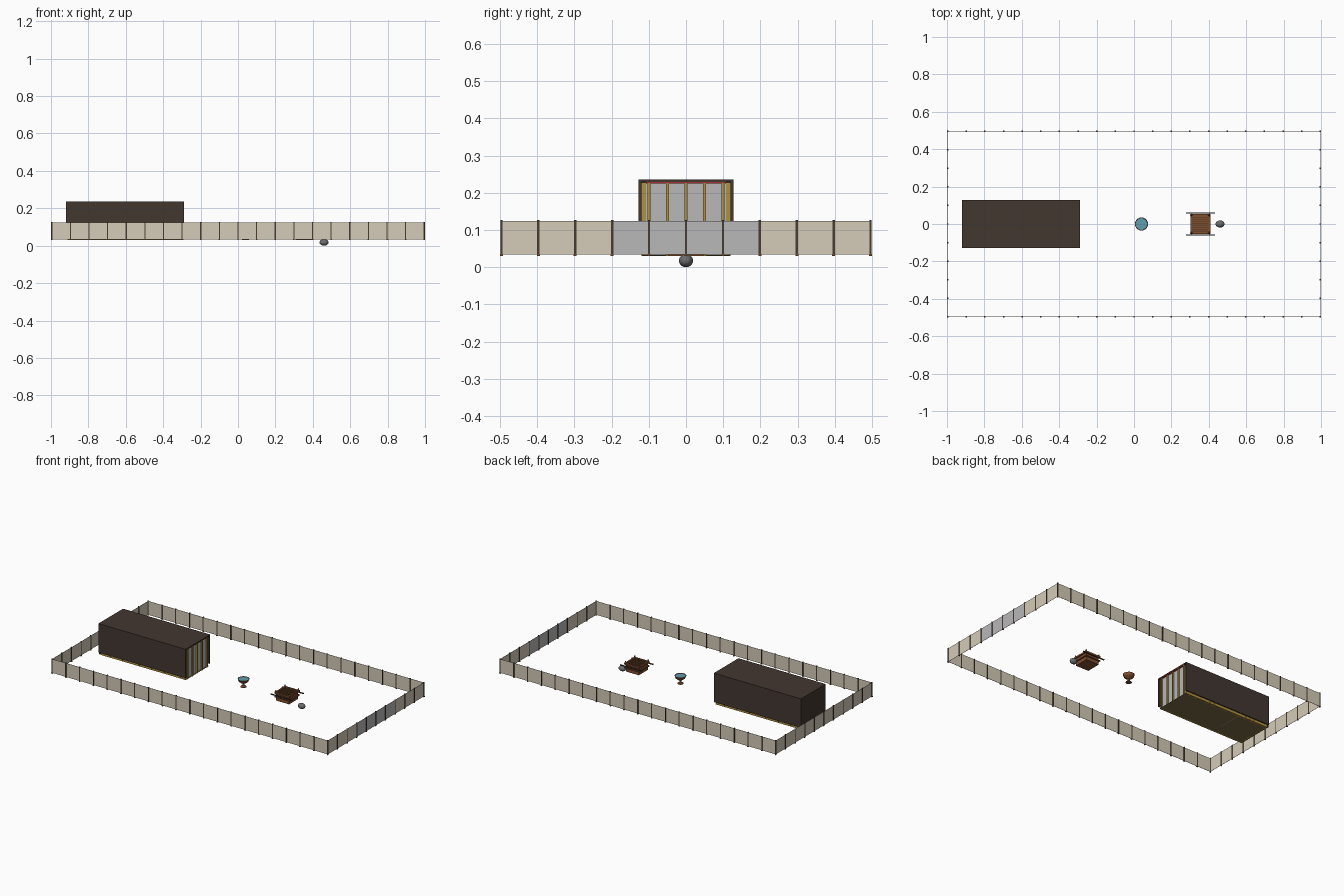
import bpy, bmesh, math

if "Cube" in bpy.data.objects:
    bpy.data.objects.remove(bpy.data.objects["Cube"])

G = 0.03  # ground level of the enclosure


def mat(name, r, g, b):
    m = bpy.data.materials.new(name)
    m.diffuse_color = (r, g, b, 1)
    m.use_nodes = True
    m.node_tree.nodes["Principled BSDF"].inputs["Base Color"].default_value = m.diffuse_color
    return m


LINEN = mat("linen", 0.66, 0.60, 0.48)
GATE = mat("gate_cloth", 0.48, 0.48, 0.49)
WOOD = mat("dark_wood", 0.07, 0.045, 0.03)
HIDE = mat("hide_cover", 0.055, 0.038, 0.03)
GOLD = mat("gold", 0.45, 0.28, 0.05)
RED = mat("red_trim", 0.4, 0.03, 0.03)
FLOOR = mat("floor", 0.20, 0.15, 0.06)
BRONZE = mat("bronze", 0.22, 0.08, 0.03)
COAL = mat("dark_bronze", 0.13, 0.05, 0.02)
WATER = mat("water", 0.12, 0.33, 0.42)
STONE = mat("stone", 0.15, 0.15, 0.16)


def make(name, bm, m):
    bmesh.ops.recalc_face_normals(bm, faces=bm.faces[:])
    me = bpy.data.meshes.new(name)
    bm.to_mesh(me)
    bm.free()
    ob = bpy.data.objects.new(name, me)
    bpy.context.collection.objects.link(ob)
    me.materials.append(m)
    return ob


def add_box(bm, x0, x1, y0, y1, z0, z1):
    vs = bmesh.ops.create_cube(bm, size=1)["verts"]
    bmesh.ops.scale(bm, vec=(x1 - x0, y1 - y0, z1 - z0), verts=vs)
    bmesh.ops.translate(bm, vec=((x0 + x1) / 2, (y0 + y1) / 2, (z0 + z1) / 2), verts=vs)


def boxes(name, m, items):
    bm = bmesh.new()
    for it in items:
        add_box(bm, *it)
    return make(name, bm, m)


def post(x, y, r, z0, z1):
    return (x - r, x + r, y - r, y + r, z0, z1)


def lathe(name, m, profile, x, y, n=24):
    bm = bmesh.new()
    vs = [bm.verts.new((r, 0, z)) for r, z in profile]
    es = [bm.edges.new(p) for p in zip(vs, vs[1:])]
    bmesh.ops.spin(bm, geom=vs + es, cent=(0, 0, 0), axis=(0, 0, 1),
                   angle=2 * math.pi, steps=n)
    bmesh.ops.remove_doubles(bm, verts=bm.verts[:], dist=1e-5)
    ob = make(name, bm, m)
    ob.location = (x, y, 0)
    smooth(ob)
    return ob


def smooth(ob):
    bpy.context.view_layer.objects.active = ob
    ob.select_set(True)
    bpy.ops.object.shade_smooth_by_angle()
    ob.select_set(False)


# Court fence: posts every 0.1 around a 2 x 1 rectangle
spots = [(-0.996 + i * 0.0996, s * 0.496) for i in range(21) for s in (-1, 1)]
spots += [(s * 0.996, -0.496 + i * 0.0992) for i in range(1, 10) for s in (-1, 1)]
boxes("fence_posts", WOOD, [post(x, y, 0.003, G, 0.127) for x, y in spots])
boxes("fence_bases", BRONZE, [post(x, y, 0.004, G, G + 0.005) for x, y in spots])

# Linen hangings, with the coloured gate on the right side
t, z0, z1 = 0.0006, 0.034, 0.124
walls = [(-0.996, 0.996, s * 0.496 - t, s * 0.496 + t, z0, z1) for s in (-1, 1)]
walls.append((-0.996 - t, -0.996 + t, -0.496, 0.496, z0, z1))
for a, b in ((-0.496, -0.198), (0.198, 0.496)):
    walls.append((0.996 - t, 0.996 + t, a, b, z0, z1))
boxes("fence_hangings", LINEN, walls)
boxes("gate_hanging", GATE, [(0.996 - t, 0.996 + t, -0.198, 0.198, z0, z1)])

# Tent: gold boards, floor, outer cover
boards = [(-0.9 + i * 0.03 + 0.0005, -0.87 + i * 0.03 - 0.0005,
           s * 0.113 - 0.006, s * 0.113 + 0.006, G, 0.228)
          for i in range(20) for s in (-1, 1)]
boards += [(-0.912, -0.9, -0.119 + i * 0.0298, -0.0905 + i * 0.0298, G, 0.228)
           for i in range(8)]
boxes("tent_boards", GOLD, boards)
boxes("tent_floor", FLOOR, [(-0.91, -0.295, -0.118, 0.118, G, G + 0.003)])
low = 0.046
boxes("tent_cover", HIDE, [
    (-0.92, -0.29, -0.127, 0.127, 0.229, 0.235),
    (-0.92, -0.29, -0.127, -0.120, low, 0.229),
    (-0.92, -0.29, 0.120, 0.127, low, 0.229),
    (-0.92, -0.913, -0.120, 0.120, G + 0.003, 0.229)])

# Tent entrance: screen, pillars, red top rail, inner veil
boxes("entrance_screen", GATE, [(-0.302, -0.300, -0.107, 0.107, G, 0.229)])
boxes("entrance_rail", RED, [(-0.300, -0.291, -0.107, 0.107, 0.225, 0.229)])
boxes("entrance_pillars", GOLD,
      [post(-0.295, y * 0.05, 0.004, G, 0.226) for y in range(-2, 3)])
boxes("inner_veil", GATE, [(-0.701, -0.699, -0.107, 0.107, G, 0.229)])

# Wash basin with water
lathe("basin", BRONZE, [(0, G), (0.018, G), (0.017, 0.034), (0.007, 0.039), (0.006, 0.052),
                        (0.016, 0.057), (0.029, 0.067), (0.035, 0.083), (0.033, 0.084),
                        (0.029, 0.074), (0, 0.072)], 0.04, 0)
lathe("basin_water", WATER, [(0, 0.081), (0.0335, 0.081)], 0.04, 0)

# Altar: body, ledge, rim, horns, grate
ax = 0.355
a, b = 0.047, 0.054
boxes("altar_body", BRONZE, [(ax - a, ax + a, -a, a, G, 0.078)])
boxes("altar_ledge", BRONZE, [(ax - b, ax + b, -b, b, 0.052, 0.058)])
boxes("altar_rim", BRONZE, [
    (ax - b, ax + b, -b, -b + 0.01, 0.076, 0.086), (ax - b, ax + b, b - 0.01, b, 0.076, 0.086),
    (ax - b, ax - b + 0.01, -b, b, 0.076, 0.086), (ax + b - 0.01, ax + b, -b, b, 0.076, 0.086)])
boxes("altar_grate", COAL, [(ax - 0.044, ax + 0.044, -0.0445 + i * 0.011, -0.0385 + i * 0.011,
                             0.078, 0.082) for i in range(8)])
bm = bmesh.new()
for sx in (-1, 1):
    for sy in (-1, 1):
        vs = bmesh.ops.create_cone(bm, cap_ends=True, segments=4, radius1=0.008,
                                   radius2=0.002, depth=0.014)["verts"]
        bmesh.ops.translate(bm, vec=(ax + sx * 0.048, sy * 0.048, 0.092), verts=vs)
make("altar_horns", bm, BRONZE)

# Carrying poles
boxes("altar_poles", WOOD, [(ax - 0.078, ax + 0.078, s * 0.058 - 0.003, s * 0.058 + 0.003,
                             0.066, 0.072) for s in (-1, 1)])

# Rounded stone beside the altar
bm = bmesh.new()
bmesh.ops.create_uvsphere(bm, u_segments=24, v_segments=12, radius=1)
bmesh.ops.scale(bm, vec=(0.024, 0.019, 0.0175), verts=bm.verts[:])
rock = make("stone", bm, STONE)
rock.location = (0.46, 0, 0.0175)
smooth(rock)
